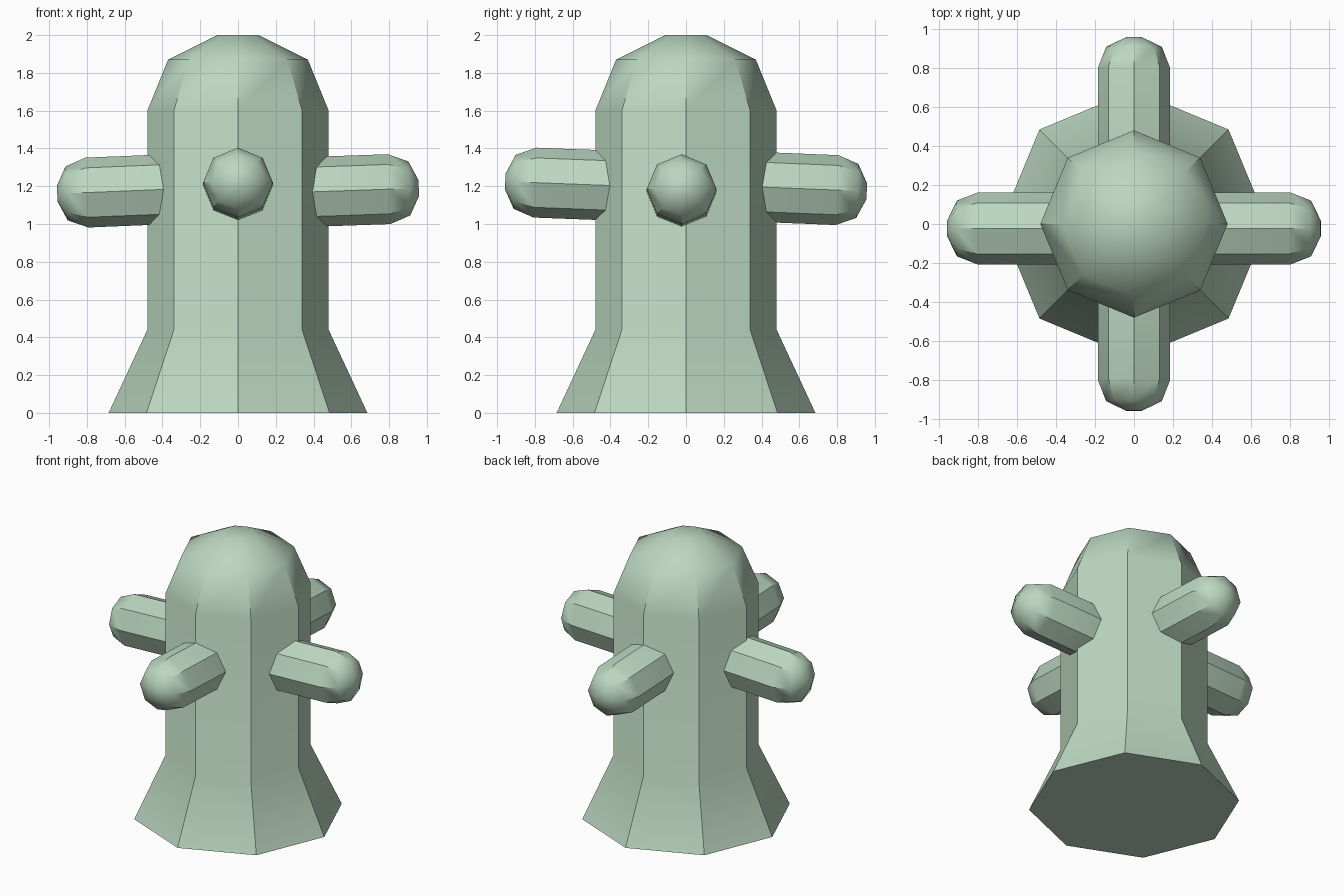
import bpy, bmesh, math
from mathutils import Vector

if "Cube" in bpy.data.objects:
    bpy.data.objects.remove(bpy.data.objects["Cube"])

SIDES = 8
green = bpy.data.materials.new("pale_green")
green.diffuse_color = (0.50, 0.68, 0.53, 1)
green.use_nodes = True
green.node_tree.nodes["Principled BSDF"].inputs["Base Color"].default_value = green.diffuse_color


def lathe(name, origin, axis, up, profile):
    """Eight-sided turned part; profile is (radius, distance along axis)."""
    axis = axis.normalized()
    side = axis.cross(up).normalized()
    up = side.cross(axis)
    bm = bmesh.new()
    rings = []
    for r, d in profile:
        ring = []
        for i in range(SIDES):
            a = 2 * math.pi * i / SIDES
            ring.append(bm.verts.new(origin + axis * d + r * (math.cos(a) * up + math.sin(a) * side)))
        rings.append(ring)
    for lo, hi in zip(rings, rings[1:]):
        for i in range(SIDES):
            j = (i + 1) % SIDES
            bm.faces.new((lo[i], lo[j], hi[j], hi[i]))
    base = bm.faces.new(rings[0][::-1])
    bm.faces.new(rings[-1])
    for f in bm.faces:
        f.smooth = True
    # crisp base rim and lengthwise edges, soft dome tip
    for e in base.edges:
        e.smooth = False
    for lo, hi in zip(rings[:-2], rings[1:-1]):
        for v, w in zip(lo, hi):
            bm.edges.get((v, w)).smooth = False
    bm.normal_update()
    mesh = bpy.data.meshes.new(name)
    bm.to_mesh(mesh)
    bm.free()
    mesh.materials.append(green)
    obj = bpy.data.objects.new(name, mesh)
    bpy.context.collection.objects.link(obj)
    return obj


# Flared trunk with domed top
lathe("trunk", Vector((0, 0, 0)), Vector((0, 0, 1)), Vector((1, 0, 0)),
      [(0.685, 0), (0.48, 0.44), (0.48, 1.60), (0.37, 1.87), (0.11, 2.0)])

# Four stubby arms, each slightly tilted: direction, y shift, inner z, tip z
arms = {
    "right_arm": ((1, 0), -0.023, 1.167, 1.190),
    "left_arm": ((-1, 0), -0.023, 1.187, 1.160),
    "front_arm": ((0, -1), 0.0, 1.200, 1.225),
    "back_arm": ((0, 1), 0.0, 1.200, 1.173),
}
for name, ((dx, dy), shift, z_in, z_tip) in arms.items():
    start = Vector((dx * 0.3, dy * 0.3 + shift, z_in))
    tip = Vector((dx * 0.957, dy * 0.957 + shift, z_tip))
    length = (tip - start).length
    lathe(name, start, tip - start, Vector((0, 0, 1)),
          [(0.185, 0), (0.185, length - 0.157), (0.143, length - 0.05), (0.042, length)])
